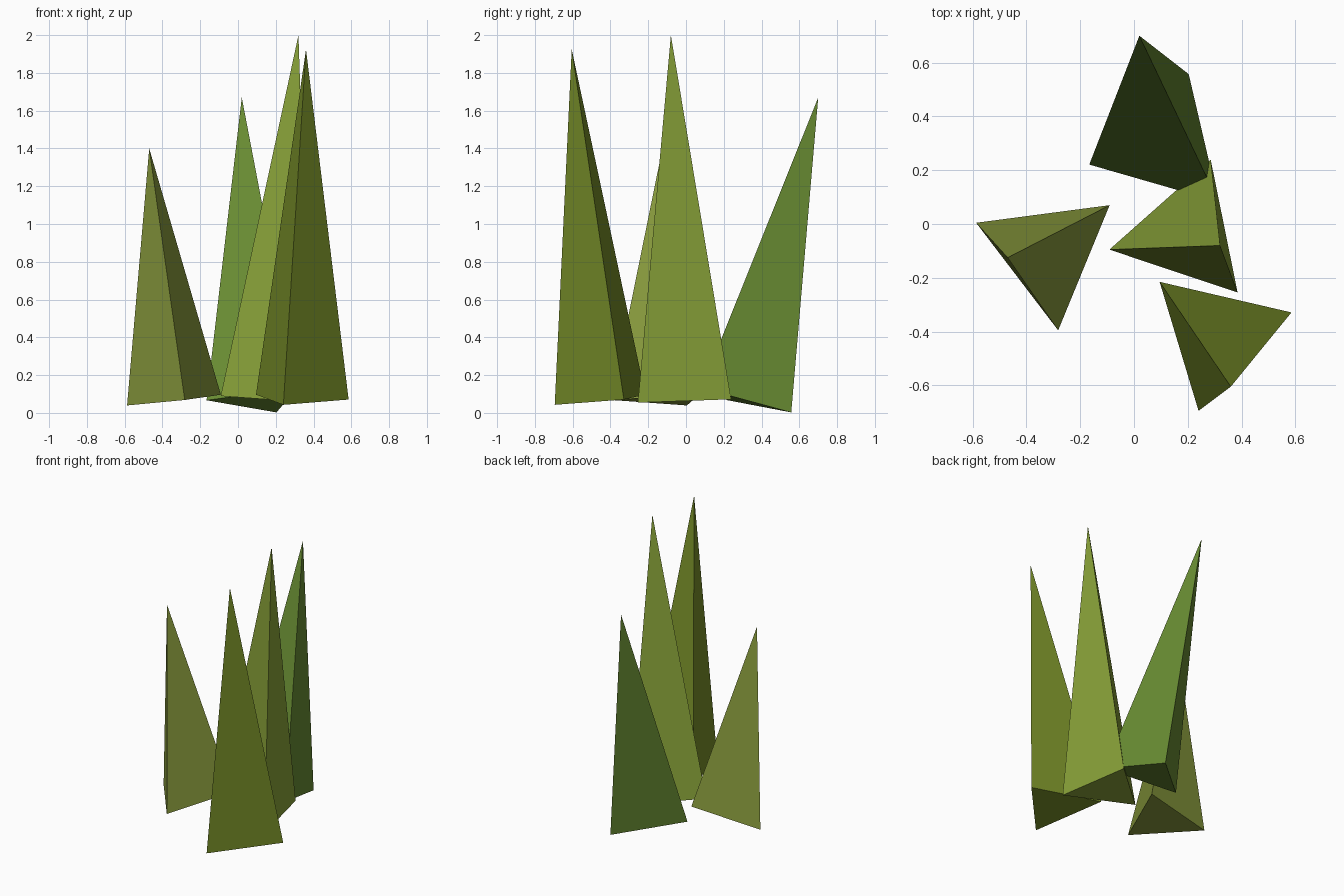
import bpy, bmesh
from math import cos, sin, radians
from mathutils import Vector

if "Cube" in bpy.data.objects:
    bpy.data.objects.remove(bpy.data.objects["Cube"])

RADIUS = 0.291


def to_linear(c):
    return c / 12.92 if c <= 0.04045 else ((c + 0.055) / 1.055) ** 2.4


def blade(name, centre, tip, heading, color):
    """Three-sided leaning spike: base square to its axis, one corner at heading."""
    centre, tip = Vector(centre), Vector(tip)
    turn = Vector((0, 0, 1)).rotation_difference(tip - centre)
    bm = bmesh.new()
    base = []
    for i in range(3):
        a = radians(heading + 120 * i)
        corner = Vector((RADIUS * cos(a), RADIUS * sin(a), 0))
        base.append(bm.verts.new(centre + turn @ corner))
    apex = bm.verts.new(tip)
    bm.faces.new(base[::-1])
    for i in range(3):
        bm.faces.new((base[i], base[(i + 1) % 3], apex))
    bmesh.ops.recalc_face_normals(bm, faces=bm.faces)
    mesh = bpy.data.meshes.new(name)
    bm.to_mesh(mesh)
    bm.free()
    mat = bpy.data.materials.new(name + "_green")
    mat.diffuse_color = (*[to_linear(c) for c in color], 1)
    mat.use_nodes = True
    mat.node_tree.nodes["Principled BSDF"].inputs["Base Color"].default_value = mat.diffuse_color
    mesh.materials.append(mat)
    obj = bpy.data.objects.new(name, mesh)
    bpy.context.collection.objects.link(obj)


# Four grass blades of one tuft
blade("left_grass_blade", (-0.32, -0.107, 0.068), (-0.47, -0.125, 1.40), 157.5, (0.54, 0.61, 0.24))
blade("middle_grass_blade", (0.193, -0.037, 0.072), (0.32, -0.08, 2.0), -48.5, (0.53, 0.63, 0.22))
blade("front_grass_blade", (0.307, -0.413, 0.070), (0.36, -0.605, 1.925), 16.8, (0.47, 0.56, 0.16))
blade("back_grass_blade", (0.117, 0.287, 0.067), (0.02, 0.70, 1.67), 73.1, (0.41, 0.55, 0.20))
